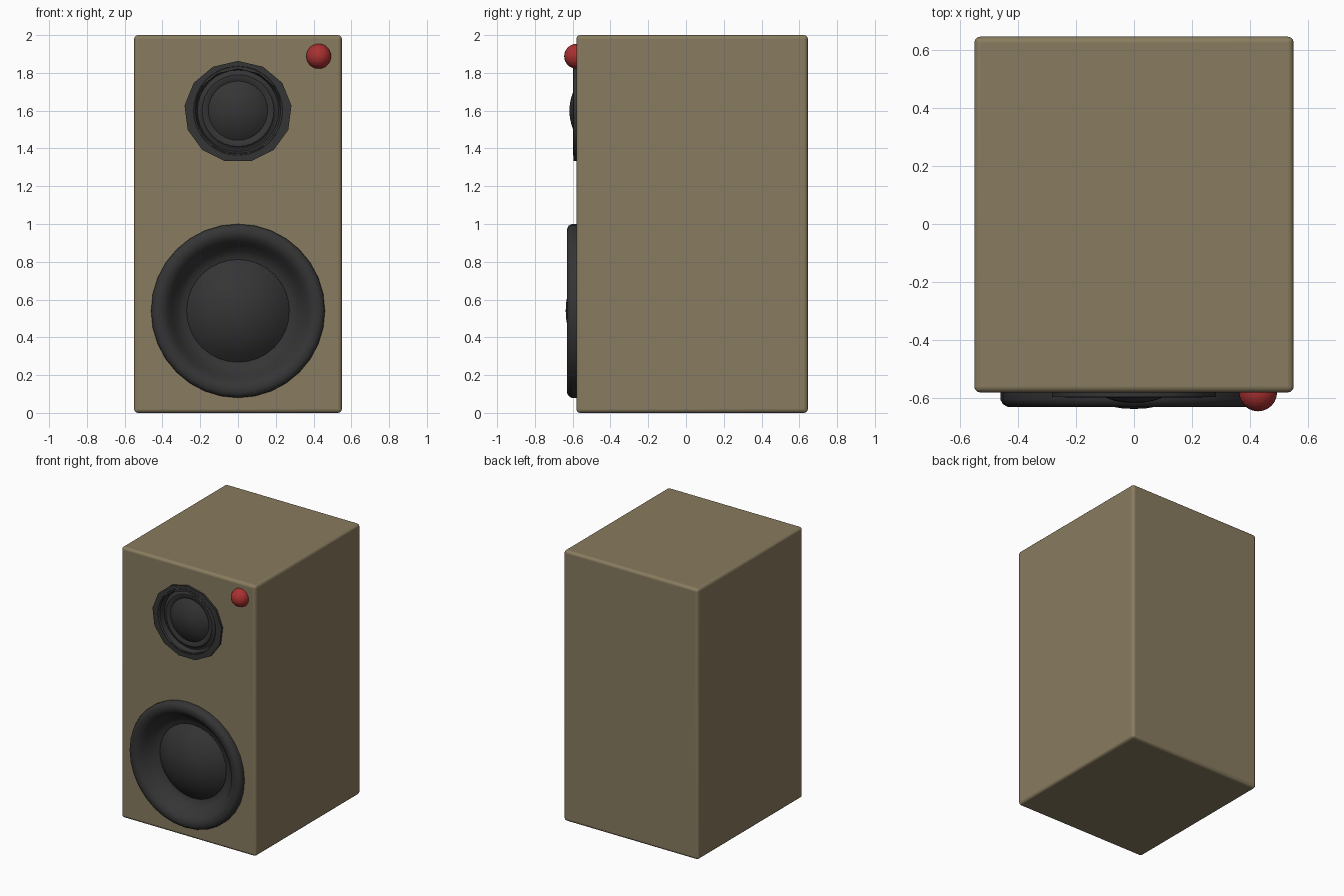
import bpy, bmesh, math

if "Cube" in bpy.data.objects:
    bpy.data.objects.remove(bpy.data.objects["Cube"])


def material(name, rgb):
    m = bpy.data.materials.new(name)
    m.diffuse_color = (*rgb, 1)
    m.use_nodes = True
    m.node_tree.nodes["Principled BSDF"].inputs["Base Color"].default_value = m.diffuse_color
    return m


WOOD = material("wood", (0.25, 0.2, 0.115))
BLACK = material("black", (0.035, 0.035, 0.036))
RED = material("red", (0.4, 0.03, 0.03))


def smooth(ob, angle=35):
    bpy.ops.object.select_all(action='DESELECT')
    ob.select_set(True)
    bpy.context.view_layer.objects.active = ob
    bpy.ops.object.shade_smooth_by_angle(angle=math.radians(angle))


def lathe(name, profile, z, sides, mat, scale=(1, 1)):
    """Revolve (radius, y) points around the y axis at height z; radius 0 makes a pole."""
    bm = bmesh.new()
    rings = []
    for r, y in profile:
        if r == 0:
            rings.append([bm.verts.new((0, y, z))] * sides)
        else:
            angles = [2 * math.pi * i / sides for i in range(sides)]
            rings.append([bm.verts.new((r * scale[0] * math.sin(a), y,
                                        z + r * scale[1] * math.cos(a))) for a in angles])
    for a, b in zip(rings, rings[1:]):
        for i in range(sides):
            j = (i + 1) % sides
            bm.faces.new(list(dict.fromkeys((a[i], a[j], b[j], b[i]))))
    bmesh.ops.recalc_face_normals(bm, faces=bm.faces)
    me = bpy.data.meshes.new(name)
    bm.to_mesh(me)
    bm.free()
    ob = bpy.data.objects.new(name, me)
    bpy.context.collection.objects.link(ob)
    if mat:
        me.materials.append(mat)
    return ob


def dome(r, edge, apex, steps=7):
    """Profile of a shallow spherical cap from its edge to its apex."""
    h = edge - apex
    big = (r * r + h * h) / (2 * h)
    top = math.asin(r / big)
    pts = [(big * math.sin(top * (1 - i / steps)),
            apex + big - big * math.cos(top * (1 - i / steps))) for i in range(steps)]
    return pts + [(0, apex)]


# Cabinet with softened edges
bpy.ops.mesh.primitive_cube_add(size=1, location=(0, 0.0325, 1))
cabinet = bpy.context.object
cabinet.name = "cabinet"
cabinet.scale = (1.1, 1.225, 2)
bpy.ops.object.transform_apply(location=True, rotation=False, scale=True)
cabinet.data.materials.append(WOOD)
bevel = cabinet.modifiers.new("bevel", 'BEVEL')
bevel.width, bevel.segments = 0.02, 3

# Driver openings in the front
for label, r, z, back in (("woofer", 0.42, 0.54, -0.49), ("tweeter", 0.24, 1.6, -0.53)):
    cutter = lathe(label + "_cutter", [(0, -0.7), (r, -0.7), (r, back), (0, back)], z, 32, None)
    cutter.hide_render = True
    cutter.hide_set(True)
    cut = cabinet.modifiers.new(label + "_hole", 'BOOLEAN')
    cut.operation, cut.object, cut.solver = 'DIFFERENCE', cutter, 'EXACT'
smooth(cabinet)
cabinet.modifiers.new("normals", 'WEIGHTED_NORMAL').keep_sharp = True

# Woofer: rounded rim, surround and cone
smooth(lathe("woofer_rim", [(0.46, -0.575), (0.46, -0.605), (0.452, -0.62), (0.435, -0.63),
                            (0.41, -0.63), (0.39, -0.622), (0.37, -0.605), (0.35, -0.575),
                            (0.32, -0.54), (0.295, -0.522), (0.265, -0.515)],
             0.54, 32, BLACK))
smooth(lathe("woofer_dome", dome(0.272, -0.525, -0.637), 0.54, 32, BLACK))

# Tweeter: faceted flange, recessed surround and dome
smooth(lathe("tweeter_flange", [(0.285, -0.575), (0.285, -0.595), (0.24, -0.596)],
             1.594, 13, BLACK, (1, 0.945)))
smooth(lathe("tweeter_surround", [(0.25, -0.592), (0.236, -0.597), (0.226, -0.59), (0.215, -0.555),
                                  (0.205, -0.557), (0.19, -0.572), (0.175, -0.572), (0.15, -0.558)],
             1.6, 32, BLACK))
smooth(lathe("tweeter_dome", dome(0.157, -0.565, -0.617), 1.6, 32, BLACK))

# Indicator light
bpy.ops.mesh.primitive_uv_sphere_add(segments=24, ring_count=16, radius=0.066,
                                     location=(0.427, -0.579, 1.888))
light = bpy.context.object
light.name = "indicator_light"
light.data.materials.append(RED)
